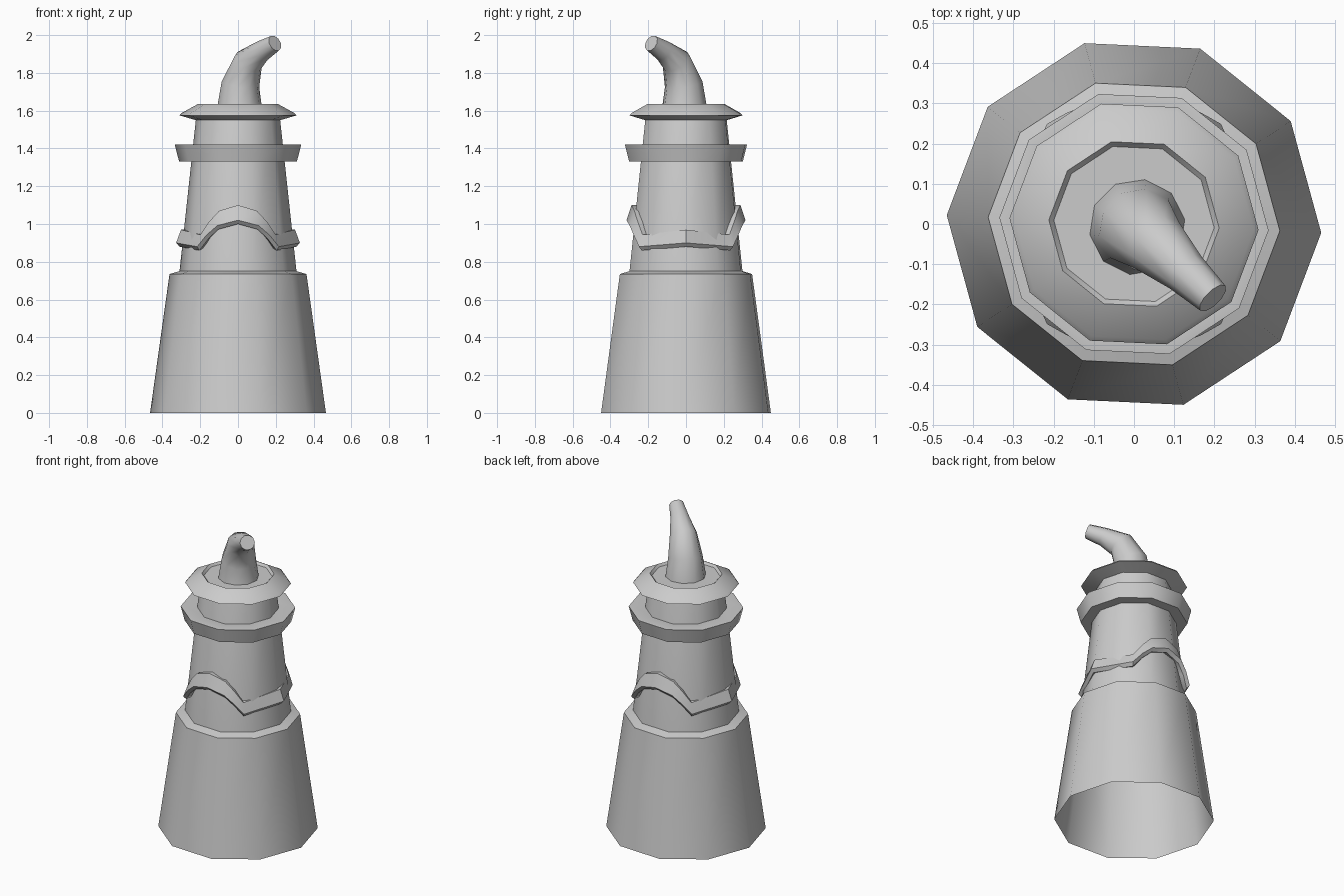
import bpy, bmesh, math
from mathutils import Vector

if "Cube" in bpy.data.objects:
    bpy.data.objects.remove(bpy.data.objects["Cube"])

SIDES = 10
START = math.radians(-2.7)

grey = bpy.data.materials.new("plain_grey")
grey.diffuse_color = (0.6, 0.6, 0.6, 1)
grey.use_nodes = True
grey.node_tree.nodes["Principled BSDF"].inputs["Base Color"].default_value = grey.diffuse_color


def finish(name, bm, fix=True):
    if fix:
        bmesh.ops.recalc_face_normals(bm, faces=bm.faces[:])
    me = bpy.data.meshes.new(name)
    bm.to_mesh(me)
    bm.free()
    me.materials.append(grey)
    ob = bpy.data.objects.new(name, me)
    bpy.context.collection.objects.link(ob)
    bpy.ops.object.select_all(action='DESELECT')
    ob.select_set(True)
    bpy.context.view_layer.objects.active = ob
    bpy.ops.object.shade_smooth_by_angle(angle=math.radians(45))
    return ob


def bridge(bm, a, b):
    n = len(a)
    for i in range(n):
        j = (i + 1) % n
        bm.faces.new((a[i], a[j], b[j], b[i]))


def lathe(name, profile, closed=False, cap=False):
    """Ten-sided turned part from (radius, height) points."""
    bm = bmesh.new()
    rings = []
    for r, z in profile:
        rings.append([bm.verts.new((r * math.cos(START + i * math.tau / SIDES),
                                    r * math.sin(START + i * math.tau / SIDES), z))
                      for i in range(SIDES)])
    for a, b in zip(rings, rings[1:]):
        bridge(bm, a, b)
    if closed:
        bridge(bm, rings[-1], rings[0])
    if cap:
        bm.faces.new(rings[-1])
    return finish(name, bm, fix=closed)


def wall(z):
    return 0.31 - (z - 0.75) * 0.108


# Flared skirt, open underneath, with a small shoulder
lathe("lower_skirt", [(0.466, 0), (0.363, 0.735), (0.305, 0.752)])
# Tapering upper body
lathe("upper_body", [(wall(0.74), 0.74), (wall(1.56), 1.56), (0.205, 1.62)], cap=True)
# Collar ring
lathe("collar_ring", [(0.24, 1.33), (0.312, 1.33), (0.335, 1.42), (0.315, 1.422), (0.23, 1.415)],
      closed=True)
# Brim ring around the top
lathe("brim_ring", [(0.215, 1.547), (0.31, 1.575), (0.298, 1.588), (0.212, 1.635), (0.198, 1.618)],
      closed=True)

# Wavy band: angle from the front, lower height, band height (one quarter)
quarter = [(0, 1.0, 0.10), (20, 0.972, 0.098), (31, 0.922, 0.09), (41, 0.86, 0.083), (90, 0.88, 0.09)]
half = quarter + [(180 - a, z, h) for a, z, h in quarter[-2::-1]]
loop = half + [(360 - a, z, h) for a, z, h in half[-2:0:-1]]
bm = bmesh.new()
sections = []
for a, z, h in loop:
    t = math.radians(a - 90)
    flat = 0.985
    pts = [(wall(z) * flat - 0.03, z + 0.02), (wall(z) * flat + 0.018, z),
           (wall(z) * flat + 0.036, z + 0.02), (wall(z + h) * flat + 0.02, z + h),
           (wall(z + h) * flat - 0.03, z + h)]
    sections.append([bm.verts.new((r * math.cos(t), r * math.sin(t), zz)) for r, zz in pts])
for i, s in enumerate(sections):
    bridge(bm, s, sections[(i + 1) % len(sections)])
finish("wavy_band", bm)

# Curved horn bending to the front right: sideways offset, height, radius
path = [(0.008, 1.61, 0.121), (0.013, 1.74, 0.102), (0.055, 1.86, 0.08),
        (0.128, 1.917, 0.056), (0.196, 1.957, 0.044)]
pts = [Vector((d, -0.94 * d, z)) for d, z, r in path]
side = Vector((1, 1, 0)).normalized()
bm = bmesh.new()
rings = []
for k, p in enumerate(pts):
    if k == 0:
        tan = Vector((0, 0, 1))
    else:
        tan = (pts[min(k + 1, len(pts) - 1)] - pts[k - 1]).normalized()
    up = tan.cross(side).normalized()
    r = path[k][2]
    rings.append([bm.verts.new(p + r * (side * math.cos(i * math.tau / SIDES)
                                        + up * math.sin(i * math.tau / SIDES)))
                  for i in range(SIDES)])
for a, b in zip(rings, rings[1:]):
    bridge(bm, a, b)
bm.faces.new(rings[-1])
finish("curved_horn", bm)
